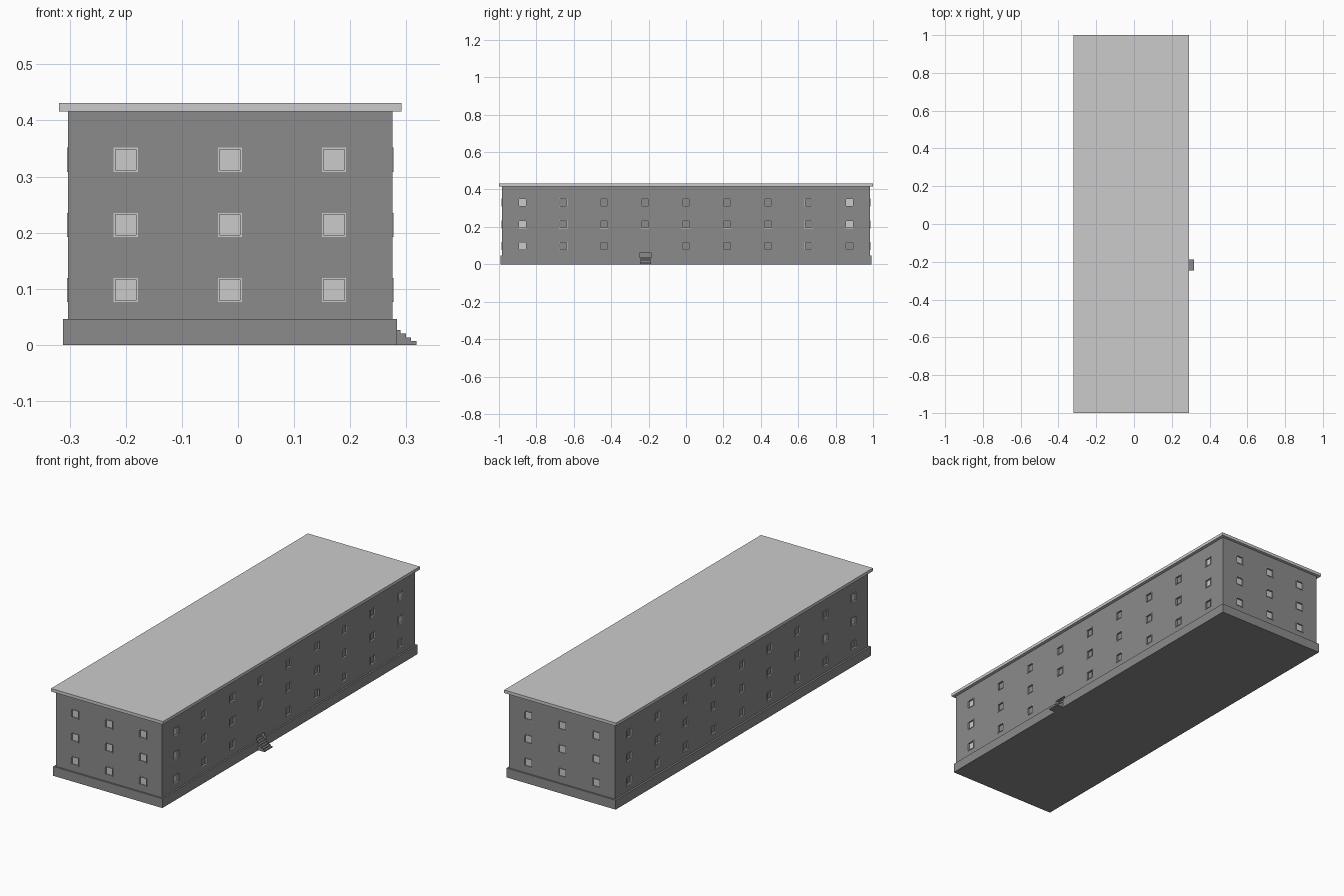
import bpy, bmesh
from mathutils import Matrix, Vector

if "Cube" in bpy.data.objects:
    bpy.data.objects.remove(bpy.data.objects["Cube"])

X0, X1, YH = -0.303, 0.275, 0.985        # wall extents
ZB, ZT = 0.046, 0.416                    # wall bottom / top
WIN, PANE, OUT, DEEP = 0.043, 0.037, 0.002, 0.008
FLOORS = (0.098, 0.214, 0.33)

dark = bpy.data.materials.new("dark_masonry")
dark.diffuse_color = (0.26, 0.26, 0.26, 1)
dark.use_nodes = True
dark.node_tree.nodes["Principled BSDF"].inputs["Base Color"].default_value = dark.diffuse_color


def add_box(bm, lo, hi):
    lo, hi = Vector(lo), Vector(hi)
    m = Matrix.Translation((lo + hi) / 2) @ Matrix.Diagonal((*(hi - lo), 1))
    bmesh.ops.create_cube(bm, size=1, matrix=m)


def make(name, bm, mat=None):
    me = bpy.data.meshes.new(name)
    bm.to_mesh(me)
    bm.free()
    if mat:
        me.materials.append(mat)
    ob = bpy.data.objects.new(name, me)
    bpy.context.collection.objects.link(ob)
    return ob


def box(name, lo, hi, mat=None):
    bm = bmesh.new()
    add_box(bm, lo, hi)
    return make(name, bm, mat)


def cut(ob, cutter):
    mod = ob.modifiers.new("openings", 'BOOLEAN')
    mod.operation, mod.solver, mod.object = 'DIFFERENCE', 'EXACT', cutter
    bpy.context.view_layer.objects.active = ob
    bpy.ops.object.modifier_apply(modifier=mod.name)


# Main volumes
walls = box("walls", (X0, -YH, ZB), (X1, YH, ZT), dark)
plinth = box("plinth", (-0.312, -0.993, 0), (0.283, 0.993, ZB), dark)
box("roof_slab", (-0.319, -1, ZT), (0.291, 1, 0.431))

# Window layout: (wall axis, direction, wall plane, position along wall, height, light pane?)
windows = []
LIGHT_RIGHT = {(-4, 0), (-4, 1), (-4, 2), (4, 1), (4, 2)}
LIGHT_LEFT = {(-4, 1), (-4, 2), (-3, 1)}
for k, z in enumerate(FLOORS):
    for i in range(-4, 5):
        y = i * 0.2188
        windows.append((0, -1, X0, y, z, (i, k) in LIGHT_LEFT))
        if (i, k) != (-1, 0):                     # entrance takes this bay
            windows.append((0, 1, X1, y, z, (i, k) in LIGHT_RIGHT))
    for x in (-0.2, -0.0145, 0.171):
        windows += [(1, d, d * YH, x, z, True) for d in (-1, 1)]


def wall_box(bm, win, u0, u1, v0, v1, inner, outer):
    axis, d, plane, u, z, _ = win
    n = sorted((plane - d * inner, plane + d * outer))
    if axis == 0:
        add_box(bm, (n[0], u + u0, z + v0), (n[1], u + u1, z + v1))
    else:
        add_box(bm, (u + u0, n[0], z + v0), (u + u1, n[1], z + v1))


# Window recesses, light panes and thin raised frames
recess, panes, frames = bmesh.new(), bmesh.new(), bmesh.new()
a, b = PANE / 2, WIN / 2
for w in windows:
    wall_box(recess, w, -a, a, -a, a, DEEP, 0.02)
    if w[5]:
        wall_box(panes, w, -a, a, -a, a, DEEP, -DEEP + 0.001)
    for u0, u1, v0, v1 in ((-b, -a, -b, b), (a, b, -b, b), (-a, a, -b, -a), (-a, a, a, b)):
        wall_box(frames, w, u0, u1, v0, v1, 0, OUT)
cutter = make("window_cutter", recess)
cutter.hide_render = True
cut(walls, cutter)
bpy.data.objects.remove(cutter)
make("window_panes", panes)
make("window_frames", frames)

# Entrance niche through plinth and lower wall
SY0, SY1, SX = -0.247, -0.187, 0.255
niche = box("niche_cutter", (SX, SY0, -0.01), (0.3, SY1, 0.064))
niche.hide_render = True
cut(walls, niche)
cut(plinth, niche)
bpy.data.objects.remove(niche)

# Entrance steps: stair profile extruded along y
prof = [(SX, 0), (0.318, 0)]
for i in range(7):
    x = 0.318 - 0.0095 * i
    z = 0.0067 * (i + 1)
    prof += [(x, z), (max(x - 0.0095, SX), z)]
bm = bmesh.new()
face = bm.faces.new([bm.verts.new((x, SY0, z)) for x, z in prof])
ext = bmesh.ops.extrude_face_region(bm, geom=[face], use_keep_orig=True)
bmesh.ops.translate(bm, vec=(0, SY1 - SY0, 0),
                    verts=[v for v in ext["geom"] if isinstance(v, bmesh.types.BMVert)])
bmesh.ops.recalc_face_normals(bm, faces=bm.faces)
make("entrance_steps", bm, dark)
